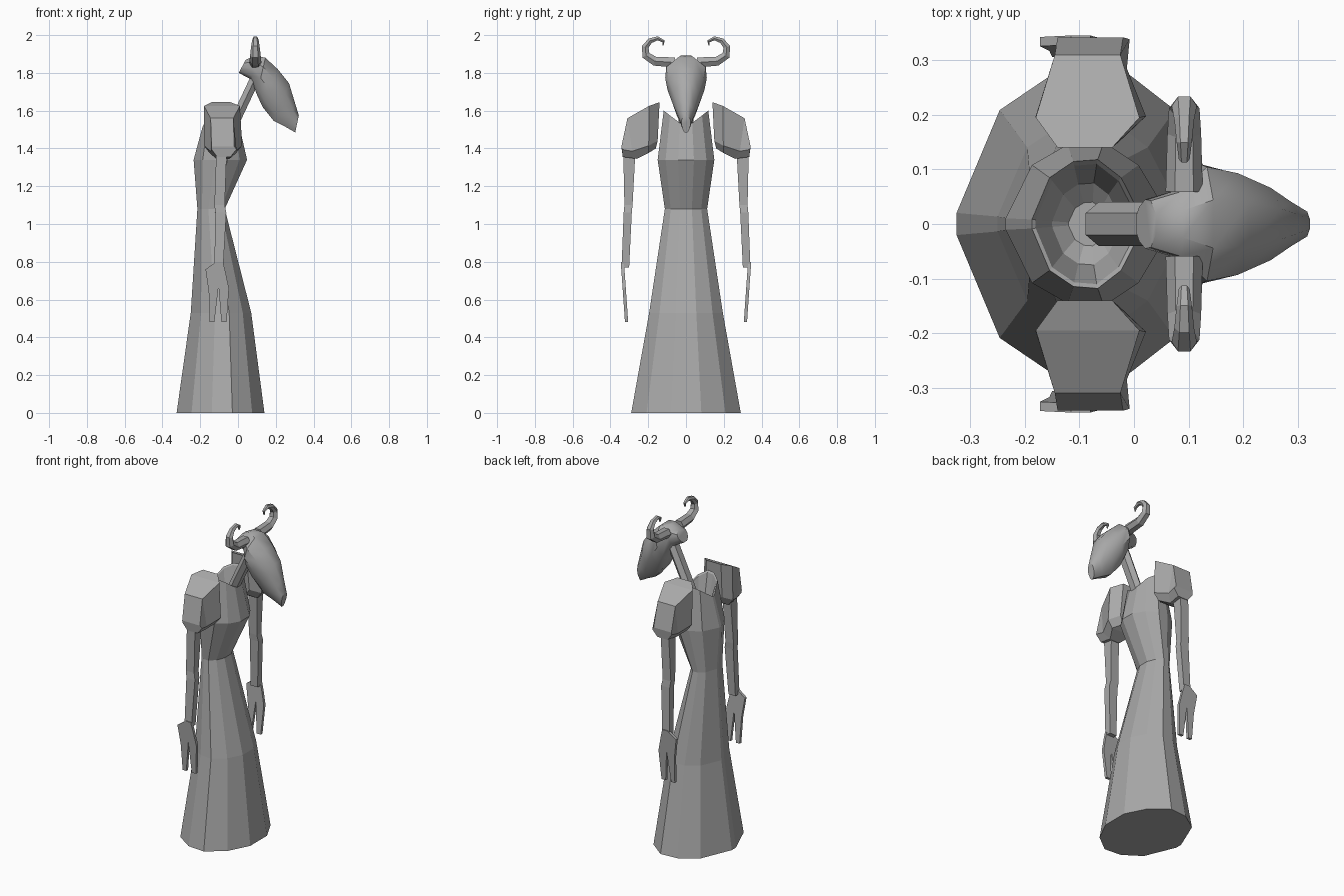
import bpy, bmesh, math
from mathutils import Vector

cube = bpy.data.objects.get("Cube")
if cube:
    bpy.data.objects.remove(cube, do_unlink=True)

grey = bpy.data.materials.new("plain_grey")
colour = (0.4, 0.4, 0.4, 1)
grey.diffuse_color = colour
grey.use_nodes = True
grey.node_tree.nodes["Principled BSDF"].inputs["Base Color"].default_value = colour


def loft(name, rings, mirror=False, smooth=0):
    """Skin equal-length rings of points, cap both ends, optionally mirror across y."""
    bm = bmesh.new()
    loops = [[bm.verts.new(p) for p in ring] for ring in rings]
    n = len(loops[0])
    for a, b in zip(loops, loops[1:]):
        for i in range(n):
            j = (i + 1) % n
            bm.faces.new((a[i], a[j], b[j], b[i]))
    bm.faces.new(loops[0][::-1])
    bm.faces.new(loops[-1])
    bmesh.ops.recalc_face_normals(bm, faces=bm.faces)
    mesh = bpy.data.meshes.new(name)
    bm.to_mesh(mesh)
    bm.free()
    mesh.materials.append(grey)
    obj = bpy.data.objects.new(name, mesh)
    bpy.context.collection.objects.link(obj)
    if mirror:
        mod = obj.modifiers.new("Mirror", "MIRROR")
        mod.use_axis = (False, True, False)
    if smooth:
        bpy.ops.object.select_all(action="DESELECT")
        obj.select_set(True)
        bpy.context.view_layer.objects.active = obj
        bpy.ops.object.shade_smooth_by_angle(angle=math.radians(smooth))
    return obj


def box_ring(x0, x1, y0, y1, z):
    return [(x0, y0, z), (x1, y0, z), (x1, y1, z), (x0, y1, z)]


# Robe: one twelve-sided outline scaled at each height, ending in a hollow collar
half = [(-1, .07), (-.66, .72), (-.2, .97), (.27, 1), (.72, .72), (1, .28)]
outline = half + [(u, -v) for u, v in reversed(half)]


def robe_ring(z, x0, x1, ry, lift=0):
    cx, rx = (x0 + x1) / 2, (x1 - x0) / 2
    return [(cx + u * rx, v * ry, z + lift * abs(v)) for u, v in outline]


loft("robe", [
    robe_ring(0, -.325, .14, .29),
    robe_ring(.53, -.25, .07, .195),
    robe_ring(1.08, -.215, -.07, .112),
    robe_ring(1.34, -.235, .048, .15),
    robe_ring(1.51, -.187, .003, .118, .09),
    robe_ring(1.505, -.18, -.004, .11, .085),
    robe_ring(1.44, -.15, -.03, .075),
    robe_ring(1.41, -.12, -.05, .04),
])

# Neck: leaning six-sided stalk
base, top = Vector((-.065, 0, 1.44)), Vector((.10, 0, 1.79))
side = Vector((0, 1, 0))
across = (top - base).normalized().cross(side)


def tube_ring(centre, a, b, ra, rb, n=6):
    return [centre + a * ra * math.cos(t) + b * rb * math.sin(t)
            for t in (math.tau * i / n for i in range(n))]


loft("neck", [tube_ring(p, side, across, .04, .03) for p in (base, top)])

# Skull: sections from crest to muzzle as (top x, top z, bottom x, bottom z, half width)
sections = [
    (.04, 1.868, .004, 1.80, .045),
    (.09, 1.893, .07, 1.765, .062),
    (.145, 1.88, .10, 1.685, .11),
    (.21, 1.82, .13, 1.62, .098),
    (.27, 1.745, .19, 1.545, .07),
    (.302, 1.64, .25, 1.515, .042),
    (.322, 1.575, .303, 1.485, .024),
]
profile = [(0, .4), (.25, .95), (.55, 1), (.85, .7), (1, .35)]
skull = []
for tx, tz, bx, bz, w in sections:
    arc = [(tx + (bx - tx) * t, w * k, tz + (bz - tz) * t) for t, k in profile]
    skull.append(arc + [(x, -y, z) for x, y, z in reversed(arc)])
loft("skull", skull, smooth=40)

# Horns: tapering tube curling out, up and back in, as (y, z, radius)
path = [(.06, 1.855, .034), (.165, 1.862, .031), (.212, 1.893, .028), (.216, 1.937, .023),
        (.19, 1.97, .018), (.15, 1.983, .014), (.119, 1.967, .010), (.122, 1.945, .004)]
points = [Vector((.092, y, z)) for y, z, r in path]
horn = []
for i, p in enumerate(points):
    along = (points[min(i + 1, len(points) - 1)] - points[max(i - 1, 0)]).normalized()
    x_axis = Vector((1, 0, 0))
    horn.append(tube_ring(p, x_axis, along.cross(x_axis), path[i][2], path[i][2] * .9))
loft("horns", horn, mirror=True)

# Shoulder pads: faceted blocks, sections from chest outwards
pads = [
    (.14, 1.645, .16, 1.40, -.14, -.04),
    (.195, 1.625, .20, 1.375, -.18, .01),
    (.31, 1.56, .26, 1.345, -.145, -.025),
    (.342, 1.41, .335, 1.355, -.14, -.02),
]
loft("shoulder_pads", [
    [(x0, yt, zt), (x1, yt, zt), (x1 + .012, (yt + yb) / 2, zb + .04), (x1 - .02, yb, zb),
     (x0 + .03, yb, zb), (x0, (yt + yb) / 2, zb + .04)]
    for yt, zt, yb, zb, x0, x1 in pads], mirror=True)

# Arms: thin square limbs with a kinked elbow
loft("arms", [
    box_ring(-.115, -.06, .268, .332, 1.38),
    box_ring(-.125, -.07, .283, .326, 1.10),
    box_ring(-.12, -.062, .287, .330, 1.06),
    box_ring(-.125, -.078, .301, .341, .77),
], mirror=True)

# Hands: flat two-pronged plates
hand = [(-.115, .80), (-.172, .76), (-.155, .64), (-.15, .482), (-.125, .482), (-.103, .67),
        (-.088, .482), (-.06, .482), (-.048, .66), (-.065, .74), (-.08, .80)]
loft("hands", [[(x, y + (z - .48) * .07, z) for x, z in hand] for y in (.306, .323)], mirror=True)
